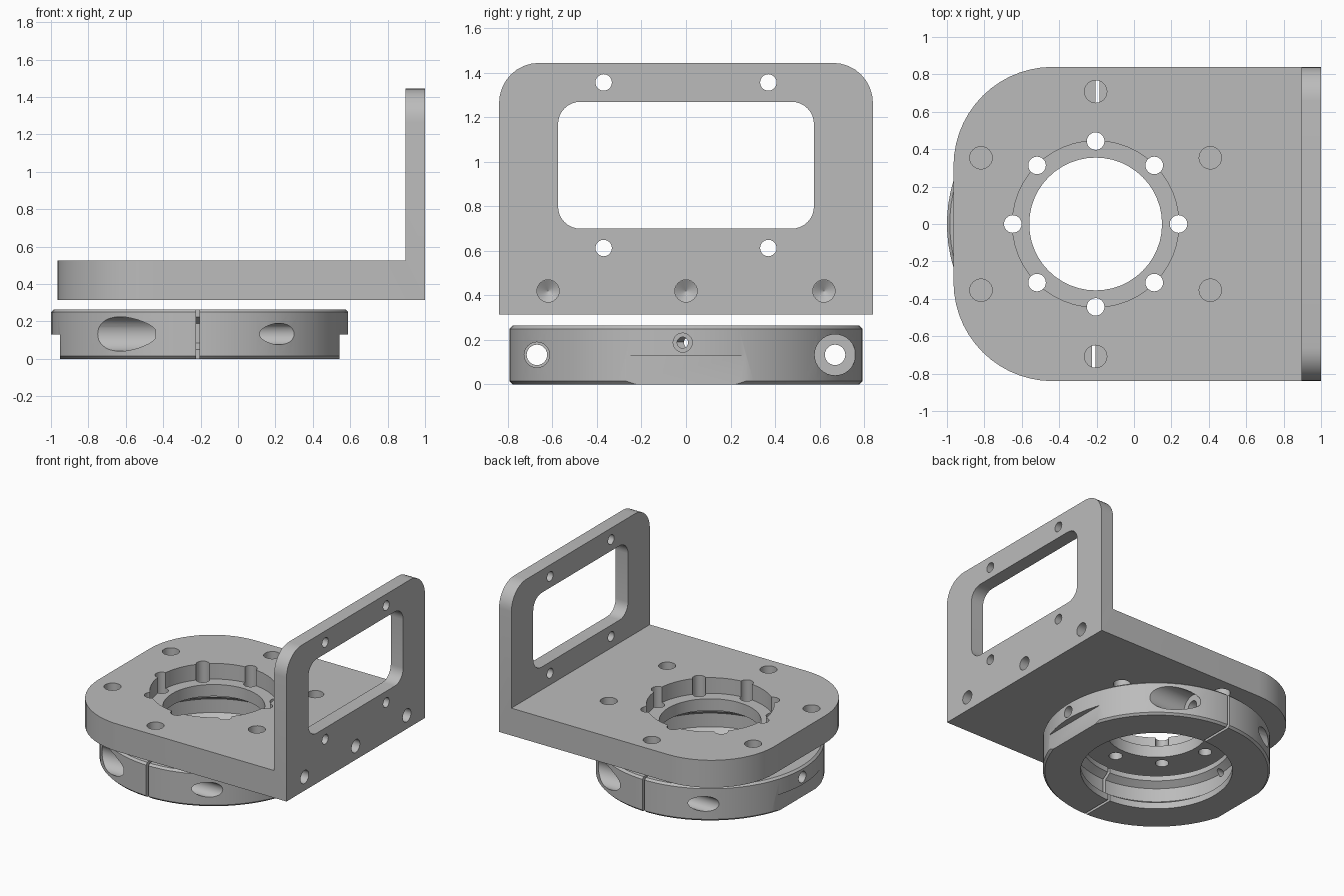
import bpy, bmesh, math
from mathutils import Vector

if "Cube" in bpy.data.objects:
    bpy.data.objects.remove(bpy.data.objects["Cube"])

metal = bpy.data.materials.new("grey metal")
metal.diffuse_color = (0.50, 0.50, 0.50, 1)
metal.use_nodes = True
metal.node_tree.nodes["Principled BSDF"].inputs["Base Color"].default_value = metal.diffuse_color
CX = -0.205          # axis of the bore and the clamp ring


def make(name, bm):
    bmesh.ops.recalc_face_normals(bm, faces=bm.faces)
    me = bpy.data.meshes.new(name)
    bm.to_mesh(me)
    bm.free()
    ob = bpy.data.objects.new(name, me)
    bpy.context.collection.objects.link(ob)
    me.materials.append(metal)
    return ob


def rod(a, b, r1, r2=None, seg=32):
    """Cylinder or cone from point a to point b."""
    a, b = Vector(a), Vector(b)
    bm = bmesh.new()
    bmesh.ops.create_cone(bm, cap_ends=True, segments=seg, radius1=r1,
                          radius2=r1 if r2 is None else r2, depth=(b - a).length)
    rot = Vector((0, 0, 1)).rotation_difference(b - a).to_matrix().to_4x4()
    bmesh.ops.transform(bm, matrix=rot, verts=bm.verts)
    bmesh.ops.translate(bm, vec=(a + b) / 2, verts=bm.verts)
    return make("cutter", bm)


def box(x0, x1, y0, y1, z0, z1, round_x=0):
    """Box, optionally with its edges along x rounded."""
    bm = bmesh.new()
    bmesh.ops.create_cube(bm, size=1)
    for v in bm.verts:
        v.co = ((x0, x1)[v.co.x > 0], (y0, y1)[v.co.y > 0], (z0, z1)[v.co.z > 0])
    if round_x:
        edges = [e for e in bm.edges if abs(e.verts[0].co.x - e.verts[1].co.x) > 1e-4]
        bmesh.ops.bevel(bm, geom=edges, offset=round_x, segments=8, profile=0.5, affect='EDGES')
    return make("cutter", bm)


def cut(target, cutters):
    """Subtract every cutter in turn, then remove it."""
    bpy.context.view_layer.objects.active = target
    for c in cutters:
        m = target.modifiers.new("cut", 'BOOLEAN')
        m.operation, m.solver, m.object = 'DIFFERENCE', 'EXACT', c
        bpy.ops.object.modifier_apply(modifier=m.name)
        bpy.data.objects.remove(c)


def smooth(ob):
    bpy.ops.object.select_all(action='DESELECT')
    ob.select_set(True)
    bpy.context.view_layer.objects.active = ob
    bpy.ops.object.shade_smooth_by_angle(angle=math.radians(25))


# Angle bracket: L profile swept along y, then rounded corners
bm = bmesh.new()
profile = [(-0.965, 0.315), (1, 0.315), (1, 1.445), (0.895, 1.445), (0.895, 0.525), (-0.965, 0.525)]
face = bm.faces.new([bm.verts.new((x, -0.84, z)) for x, z in profile])
ext = bmesh.ops.extrude_face_region(bm, geom=[face])
bmesh.ops.translate(bm, vec=(0, 1.68, 0), verts=[g for g in ext["geom"] if isinstance(g, bmesh.types.BMVert)])


def edges_where(test):
    return [e for e in bm.edges if all(test(v.co) for v in e.verts)
            and abs(e.verts[0].co.y - e.verts[1].co.y) < 1e-4]


bmesh.ops.bevel(bm, geom=edges_where(lambda c: c.x < -0.9), offset=0.53, segments=14, profile=0.5, affect='EDGES')
bmesh.ops.bevel(bm, geom=edges_where(lambda c: c.z > 1.4), offset=0.18, segments=8, profile=0.5, affect='EDGES')
bracket = make("angle_bracket", bm)

holes = [rod((CX, 0, 0.2), (CX, 0, 0.7), 0.355, seg=48),       # main bore
         rod((CX, 0, 0.405), (CX, 0, 0.7), 0.445, seg=48),     # counterbore
         box(0.8, 1.1, -0.575, 0.575, 0.70, 1.27, 0.1)]        # window
for i in range(8):                                             # small holes on the counterbore edge
    a = math.radians(45 * i)
    x, y = CX + 0.443 * math.cos(a), 0.443 * math.sin(a)
    holes.append(rod((x, y, 0.2), (x, y, 0.7), 0.047, seg=24))
for i in range(6):                                             # mounting holes
    a = math.radians(30 + 60 * i)
    x, y = CX + 0.708 * math.cos(a), 0.708 * math.sin(a)
    holes.append(rod((x, y, 0.2), (x, y, 0.7), 0.06, seg=24))
for y in (-0.37, 0.37):                                        # holes around the window
    for z in (0.613, 1.357):
        holes.append(rod((0.8, y, z), (1.1, y, z), 0.037, seg=24))
for y in (-0.62, 0, 0.62):                                     # blind drilled holes with conical ends
    holes.append(rod((0.75, y, 0.42), (1.1, y, 0.42), 0.05, seg=24))
    holes.append(rod((0.72, y, 0.42), (0.7501, y, 0.42), 0.001, 0.0499, seg=24))
cut(bracket, holes)
smooth(bracket)

# Clamp ring: turned profile with chamfered rims and an inner groove
bm = bmesh.new()
section = [(0.53, 0), (0.78, 0), (0.795, 0.015), (0.795, 0.25), (0.78, 0.265),
           (0.53, 0.265), (0.53, 0.225), (0.58, 0.19), (0.58, 0.085), (0.53, 0.05)]
N = 72
rings = []
for i in range(N):
    a = 2 * math.pi * (i + 0.5) / N
    rings.append([bm.verts.new((CX + r * math.cos(a), r * math.sin(a), z)) for r, z in section])
for i in range(N):
    p, q = rings[i], rings[(i + 1) % N]
    for j in range(len(section)):
        k = (j + 1) % len(section)
        bm.faces.new((p[j], q[j], q[k], p[k]))
ring = make("clamp_ring", bm)

# Both halves are the same, turned by half a revolution
cutters = []
for s in (1, -1):
    X = lambda d: CX + s * d
    lo, hi = sorted((X(0.7475), X(1.0)))
    cutters.append(box(lo, hi, -1, 1, -0.1, 0.13))                            # lower flat
    lo, hi = sorted((X(0), X(0.02)))
    y0, y1 = sorted((s * 0.4, s * 1.0))
    cutters.append(box(lo, hi, y0, y1, -0.1, 0.4))                            # split
    y = s * 0.67
    cutters.append(rod((X(-1), y, 0.133), (X(1), y, 0.133), 0.046, seg=24))   # clamp screw hole
    cutters.append(rod((X(0.235), y, 0.133), (X(1), y, 0.133), 0.092))        # screw head pocket
    cutters.append(rod((X(-1), y, 0.133), (X(-0.09), y, 0.133), 0.057, seg=24))
    y = s * -0.015
    cutters.append(rod((X(0.4), y, 0.188), (X(1), y, 0.188), 0.025, seg=20))  # side screw hole
    cutters.append(rod((X(0.68), y, 0.188), (X(1), y, 0.188), 0.043, seg=20))
cut(ring, cutters)
smooth(ring)
